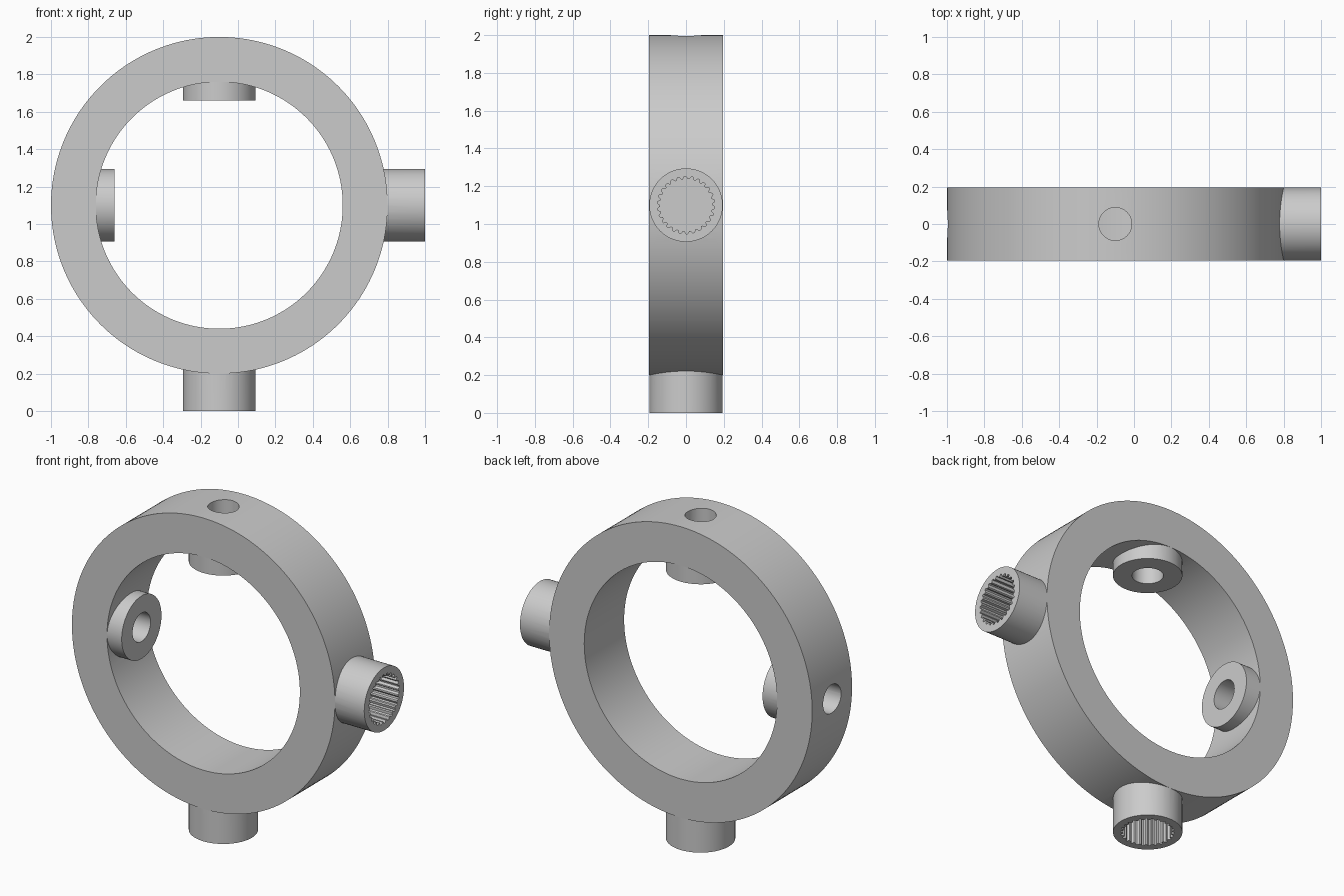
import bpy
import bmesh
from math import cos, sin, pi
from mathutils import Matrix, Vector

if "Cube" in bpy.data.objects:
    bpy.data.objects.remove(bpy.data.objects["Cube"], do_unlink=True)

CENTRE = Vector((-0.1, 0, 1.1))
HALF_WIDTH = 0.195

grey = bpy.data.materials.new("light grey")
grey.use_nodes = True
grey.diffuse_color = (0.6, 0.6, 0.6, 1)
grey.node_tree.nodes["Principled BSDF"].inputs["Base Color"].default_value = (0.6, 0.6, 0.6, 1)


def circle(radius, sides):
    return [(radius * cos(2 * pi * i / sides), radius * sin(2 * pi * i / sides))
            for i in range(sides)]


def splined_outline(inner, outer, teeth):
    """Closed outline of a toothed bore with narrow flats."""
    points = []
    for i in range(teeth):
        for part, radius in ((0, inner), (0.25, inner), (0.5, outer), (0.75, outer)):
            angle = 2 * pi * (i + part) / teeth
            points.append((radius * cos(angle), radius * sin(angle)))
    return points


def prism(name, outline, start, end, direction):
    """Extrude an outline between two distances along a direction from the ring centre."""
    bm = bmesh.new()
    base = bm.faces.new([bm.verts.new((x, y, start)) for x, y in outline])
    top = bmesh.ops.extrude_face_region(bm, geom=[base])["geom"]
    moved = [v for v in top if isinstance(v, bmesh.types.BMVert)]
    bmesh.ops.translate(bm, verts=moved, vec=(0, 0, end - start))
    bmesh.ops.recalc_face_normals(bm, faces=bm.faces)
    turn = Vector(direction).to_track_quat('Z', 'Y').to_matrix().to_4x4()
    bm.transform(Matrix.Translation(CENTRE) @ turn)
    mesh = bpy.data.meshes.new(name)
    bm.to_mesh(mesh)
    bm.free()
    mesh.materials.append(grey)
    obj = bpy.data.objects.new(name, mesh)
    bpy.context.collection.objects.link(obj)
    return obj


def combine(body, other, operation):
    """Apply a boolean and discard the helper."""
    other.hide_render = True
    bpy.context.view_layer.objects.active = body
    mod = body.modifiers.new(operation.lower(), 'BOOLEAN')
    mod.operation = operation
    mod.solver = 'EXACT'
    mod.object = other
    bpy.ops.object.modifier_apply(modifier=mod.name)
    bpy.data.objects.remove(other, do_unlink=True)


# Main ring
ring = prism("joint_ring", circle(0.9, 160), -HALF_WIDTH, HALF_WIDTH, (0, -1, 0))
combine(ring, prism("ring_opening", circle(0.66, 160), -0.3, 0.3, (0, -1, 0)), 'DIFFERENCE')

# Splined sockets outside, on the left and underneath
for direction in ((1, 0, 0), (0, 0, -1)):
    combine(ring, prism("socket", circle(0.1945, 64), 0.75, 1.1, direction), 'UNION')
    bore = prism("splined_bore", splined_outline(0.138, 0.152, 26), 0.8, 1.2, direction)
    combine(ring, bore, 'DIFFERENCE')

# Bearing bosses inside, on the right and at the top, drilled through the ring
for direction in ((-1, 0, 0), (0, 0, 1)):
    combine(ring, prism("bearing_boss", circle(0.1945, 64), 0.56, 0.8, direction), 'UNION')
    combine(ring, prism("pin_hole", circle(0.088, 48), 0.4, 1.0, direction), 'DIFFERENCE')

# Smooth curved walls with crisp rims
bpy.ops.object.select_all(action='DESELECT')
ring.select_set(True)
bpy.context.view_layer.objects.active = ring
bpy.ops.object.shade_smooth_by_angle(angle=pi / 7)
